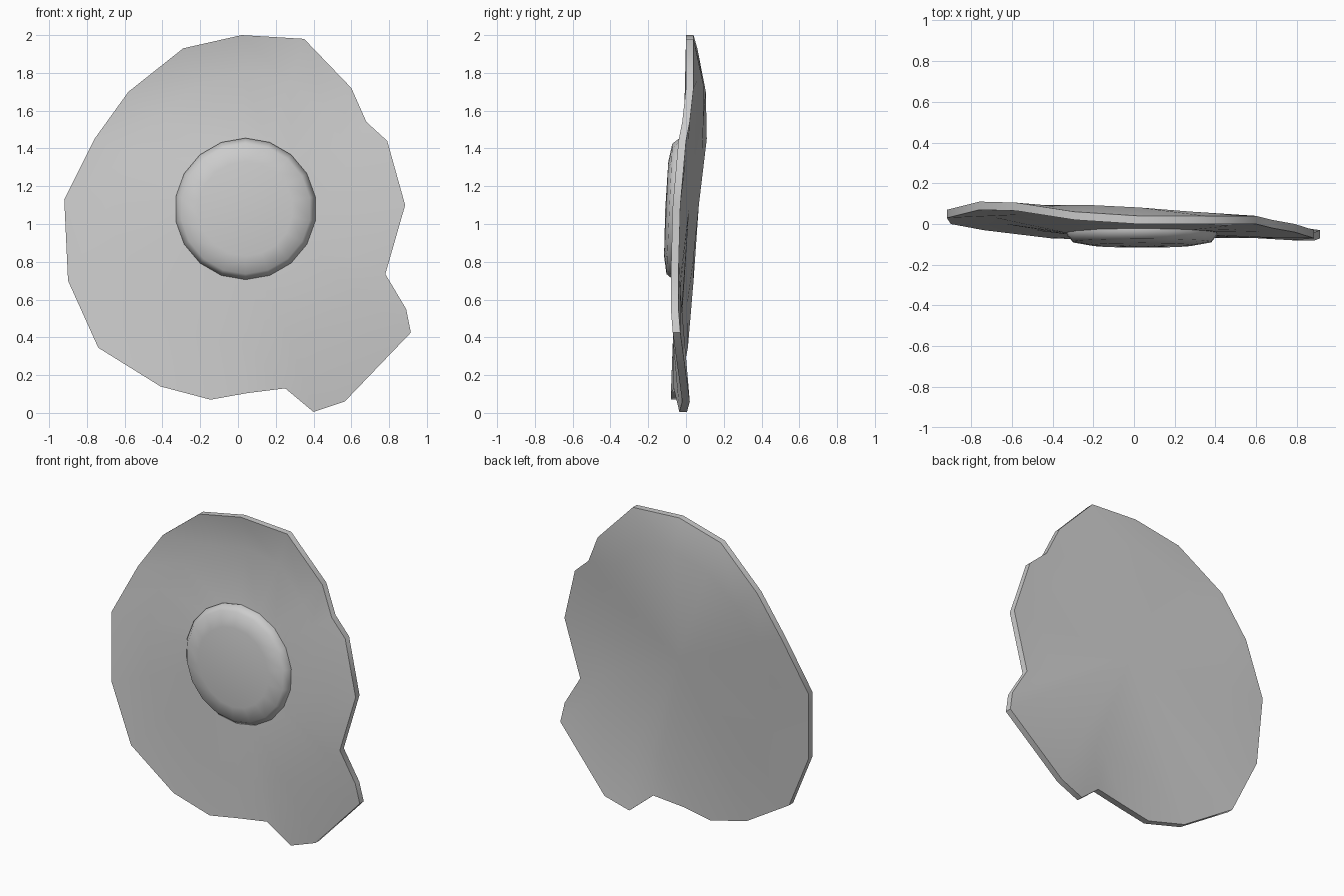
import bpy, bmesh
from math import sin, cos, pi, hypot, radians

if "Cube" in bpy.data.objects:
    bpy.data.objects.remove(bpy.data.objects["Cube"])

CX, CZ, YOLK_R = 0.04, 1.08, 0.375

# rim of the egg white: x, z, y of the front edge
RIM = [(.35, 1.98, 0), (.02, 2.0, 0), (-.29, 1.93, .02), (-.58, 1.70, .065),
       (-.76, 1.45, .07), (-.92, 1.13, .03), (-.90, .70, 0), (-.74, .345, -.03),
       (-.41, .14, -.07), (-.145, .07, -.08), (.05, .105, -.08), (.25, .13, -.065),
       (.40, .005, -.035), (.565, .06, -.02), (.915, .425, -.07), (.89, .55, -.08),
       (.78, .735, -.08), (.885, 1.10, -.07), (.79, 1.44, -.04), (.68, 1.54, -.02),
       (.60, 1.72, 0)]
THICK = 0.04


def loft(name, rings, start_y, end_y, angle):
    """Skin rings of (x, y, z) points and close both ends with a fan."""
    bm = bmesh.new()
    loops = [[bm.verts.new(p) for p in r] for r in rings]
    n = len(loops[0])
    for a, b in zip(loops, loops[1:]):
        for i in range(n):
            j = (i + 1) % n
            bm.faces.new((a[i], a[j], b[j], b[i]))
    for loop, y in ((loops[0], start_y), (loops[-1], end_y)):
        c = bm.verts.new((CX, y, CZ))
        for i in range(n):
            bm.faces.new((loop[i], loop[(i + 1) % n], c))
    bmesh.ops.recalc_face_normals(bm, faces=bm.faces)
    mesh = bpy.data.meshes.new(name)
    bm.to_mesh(mesh)
    bm.free()
    obj = bpy.data.objects.new(name, mesh)
    bpy.context.collection.objects.link(obj)
    bpy.ops.object.select_all(action='DESELECT')
    obj.select_set(True)
    bpy.context.view_layer.objects.active = obj
    bpy.ops.object.shade_smooth_by_angle(angle=radians(angle))
    return obj


def back_y(x, z):
    """Tilted, nearly flat back of the white."""
    return max(.012 - .07 * x + .09 * (z - 1), -.03)


# egg white: thin dished sheet, its front rising to the yolk
base, valley, back = [], [], []
for x, z, y in RIM:
    dx, dz = x - CX, z - CZ
    d = hypot(dx, dz)
    k = min(.77, .72 / d)
    bx, bz = CX + dx * k, CZ + dz * k
    r = (YOLK_R - .005) / d
    zz = CZ + dz * r
    base.append((CX + dx * r, -.045 + .06 * (zz - CZ), zz))
    valley.append((bx, back_y(bx, bz) - THICK, bz))
    back.append((bx, back_y(bx, bz), bz))
front_rim = [(x, y, z) for x, z, y in RIM]
back_rim = [(x, y + THICK, z) for x, z, y in RIM]
loft("egg_white", [base, valley, front_rim, back_rim, back],
     -.045, back_y(CX, CZ), 50)

# yolk: low 18-sided dome, leaning forward at the bottom
PROFILE = [(.365, -.01), (.375, -.05), (.345, -.088), (.25, -.105)]
rings = [[(CX + r * cos(2 * pi * i / 18 + pi / 2),
           y + .045 * r * sin(2 * pi * i / 18 + pi / 2),
           CZ + r * sin(2 * pi * i / 18 + pi / 2)) for i in range(18)]
         for r, y in PROFILE]
loft("yolk", rings, -.01, -.11, 60)
